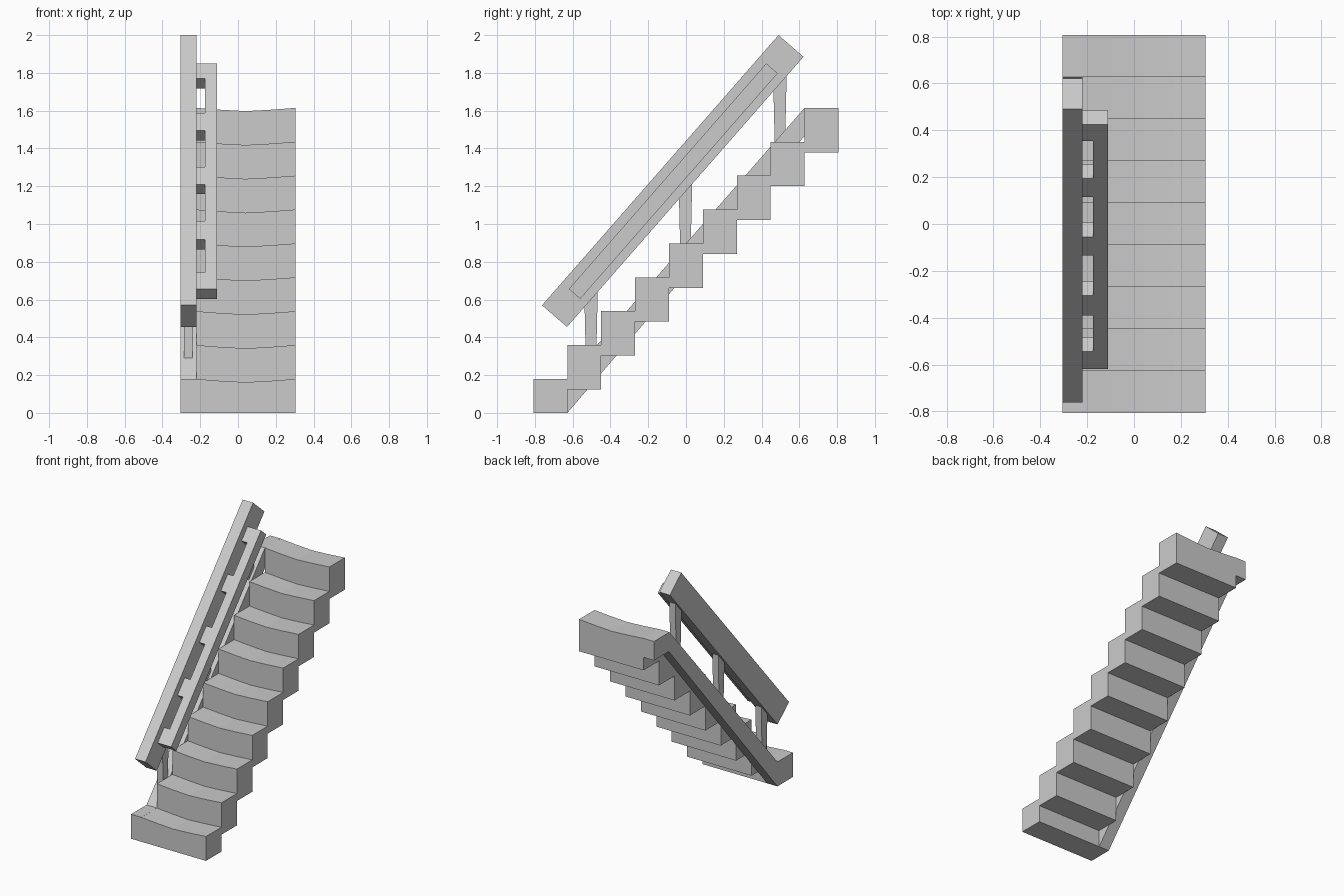
import bpy, bmesh
from mathutils import Vector

if "Cube" in bpy.data.objects:
    bpy.data.objects.remove(bpy.data.objects["Cube"])


def prism(name, loop_a, loop_b):
    """Solid joining two matching closed outlines of 3D points."""
    bm = bmesh.new()
    a = [bm.verts.new(p) for p in loop_a]
    b = [bm.verts.new(p) for p in loop_b]
    bm.faces.new(a)
    bm.faces.new(b[::-1])
    n = len(a)
    for i in range(n):
        bm.faces.new((a[i], b[i], b[(i + 1) % n], a[(i + 1) % n]))
    bmesh.ops.recalc_face_normals(bm, faces=bm.faces)
    me = bpy.data.meshes.new(name)
    bm.to_mesh(me)
    bm.free()
    ob = bpy.data.objects.new(name, me)
    bpy.context.collection.objects.link(ob)
    return ob


def side_profile(name, pts, x0, x1):
    """Extrude a (y, z) outline across x."""
    return prism(name, [(x0, y, z) for y, z in pts], [(x1, y, z) for y, z in pts])


LEFT, INNER, RIGHT = -0.305, -0.22, 0.305
RUN, RISE = 0.1795, 0.1794

# Worn steps: tread sags towards the middle
sag = [(INNER, 0), (-0.09, -0.01), (0.04, -0.017), (0.17, -0.01), (RIGHT, 0)]
for i in range(9):
    y0 = -0.808 + i * RUN
    top = (i + 1) * RISE
    bottom = max(0, top - 0.235)
    outline = [(x, top + d) for x, d in sag] + [(RIGHT, bottom), (INNER, bottom)]
    prism(f"step_{i + 1}", [(x, y0, z) for x, z in outline],
          [(x, y0 + RUN, z) for x, z in outline])

# Sloping stringer along the left side
side_profile("stringer", [(-0.808, 0), (-0.628, 0), (0.635, 1.475), (0.808, 1.475),
                          (0.808, 1.615), (0.628, 1.615), (-0.628, 0.18), (-0.808, 0.18)],
             LEFT, INNER)

# Broad sloping banister
side_profile("banister", [(-0.762, 0.57), (-0.63, 0.455), (0.622, 1.885), (0.49, 2.0)],
             LEFT, INNER)

# Slim handrail held off the banister by blocks
start, end = Vector((-0.62, 0.656)), Vector((0.425, 1.85))
drop = Vector((0.06, -0.0525))


def rail_piece(name, t0, t1, x0, x1):
    p, q = start.lerp(end, t0), start.lerp(end, t1)
    side_profile(name, [p, q, q + drop, p + drop], x0, x1)


rail_piece("handrail", 0, 1, -0.175, -0.11)
for i, (t0, t1) in enumerate([(0, .072), (.22, .301), (.464, .541), (.703, .78), (.933, 1)]):
    rail_piece(f"rail_block_{i + 1}", t0, t1, INNER, -0.175)

# Tapered posts between stringer and banister
for i, y in enumerate((-0.503, -0.003, 0.497)):
    def ring(hx, hy, z):
        return [(-0.2625 + sx * hx, y + sy * hy, z)
                for sx, sy in ((-1, -1), (1, -1), (1, 1), (-1, 1))]
    low = 0.12 + (y + 0.63) * 1.142
    high = 0.51 + (y + 0.63) * 1.142
    prism(f"post_{i + 1}", ring(0.022, 0.027, low), ring(0.026, 0.036, high))
